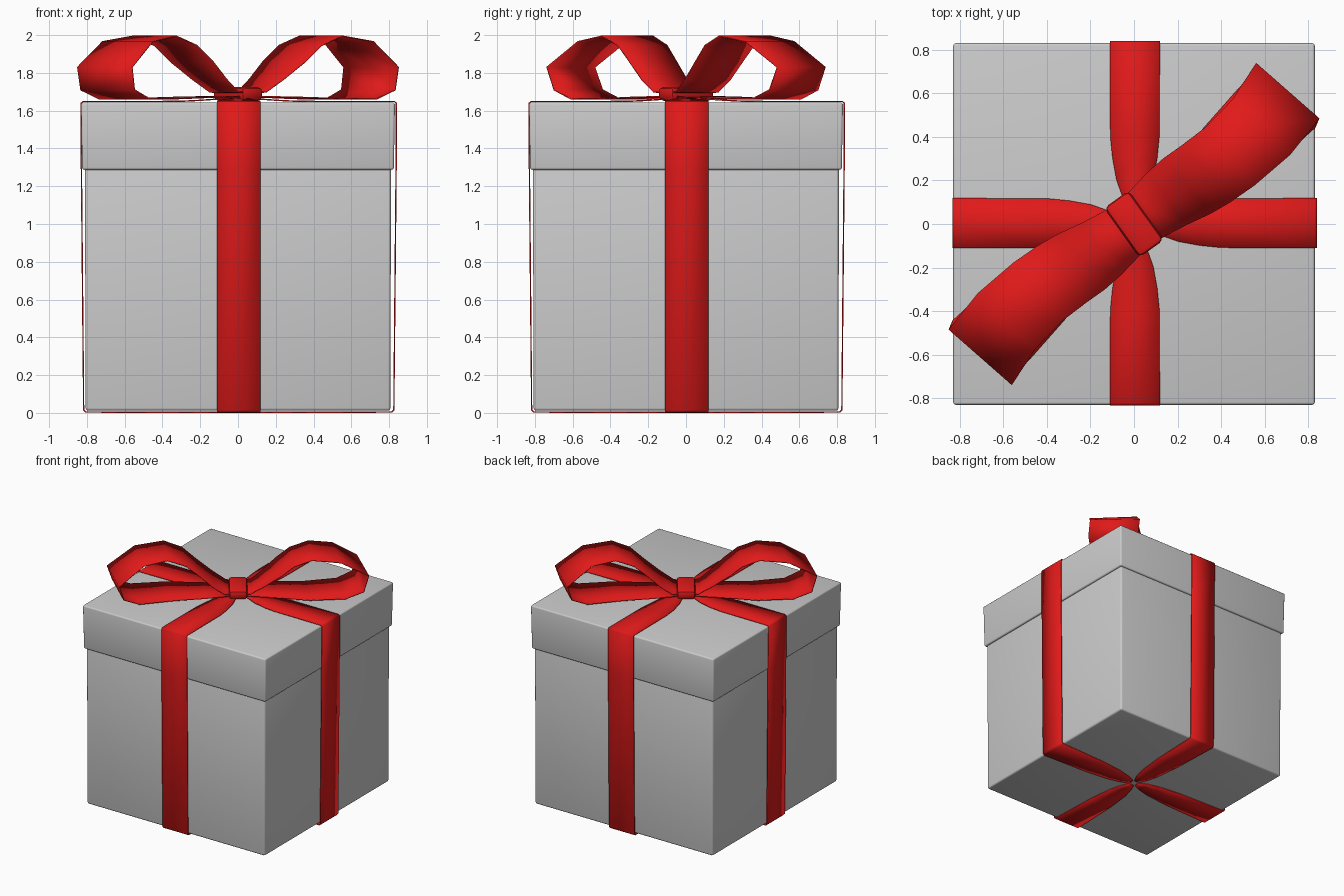
import bpy, bmesh
from math import sin, cos, radians
from mathutils import Matrix

if "Cube" in bpy.data.objects:
    bpy.data.objects.remove(bpy.data.objects["Cube"])

red = bpy.data.materials.new("ribbon_red")
red.diffuse_color = (0.75, 0.01, 0.01, 1)
red.use_nodes = True
red.node_tree.nodes["Principled BSDF"].inputs["Base Color"].default_value = red.diffuse_color


def add_object(name, bm, mat=None):
    bmesh.ops.recalc_face_normals(bm, faces=bm.faces)
    me = bpy.data.meshes.new(name)
    bm.to_mesh(me)
    bm.free()
    me.polygons.foreach_set("use_smooth", [True] * len(me.polygons))
    if mat:
        me.materials.append(mat)
    ob = bpy.data.objects.new(name, me)
    bpy.context.collection.objects.link(ob)
    return ob


def rounded_box(name, bottom, top, z0, z1, bevel, mat=None, segments=3):
    """Tapered box with rounded edges; bottom/top are (half x, half y)."""
    bm = bmesh.new()
    bmesh.ops.create_cube(bm, size=2)
    for v in bm.verts:
        hx, hy = top if v.co.z > 0 else bottom
        v.co = (v.co.x * hx, v.co.y * hy, z1 if v.co.z > 0 else z0)
    bmesh.ops.bevel(bm, geom=bm.edges[:], offset=bevel, segments=segments,
                    profile=0.5, affect='EDGES')
    ob = add_object(name, bm, mat)
    bpy.ops.object.select_all(action='DESELECT')
    bpy.context.view_layer.objects.active = ob
    ob.select_set(True)
    bpy.ops.object.shade_smooth_by_angle(angle=radians(40))
    return ob


def band(name, stations, turn):
    """Ribbon through stations (x, y, z, heading in degrees, half width)."""
    bm = bmesh.new()
    rows = []
    for x, y, z, a, hw in stations:
        dx, dy = sin(radians(a)) * hw, -cos(radians(a)) * hw
        rows.append([bm.verts.new((x + k * dx, y + k * dy, z)) for k in (-1, 0, 1)])
    for r0, r1 in zip(rows, rows[1:]):
        for i in range(2):
            bm.faces.new((r0[i], r0[i + 1], r1[i + 1], r1[i]))
    bm.transform(Matrix.Rotation(radians(turn), 4, 'Z'))
    ob = add_object(name, bm, red)
    sol = ob.modifiers.new("thickness", 'SOLIDIFY')
    sol.thickness = 0.007
    sol.offset = 0
    return ob


# Box body and lid
rounded_box("box_body", (0.807, 0.807), (0.81, 0.81), 0.012, 1.30, 0.014)
rounded_box("box_lid", (0.825, 0.825), (0.831, 0.831), 1.287, 1.643, 0.012)

# Four wrapping strips: top centre, down a side, under to the middle
wrap = [(0.0, 1.665, 0.03), (0.13, 1.66, 0.06), (0.2, 1.655, 0.085),
        (0.3, 1.65, 0.103), (0.4, 1.649, 0.113), (0.825, 1.648, 0.115),
        (0.834, 1.64, 0.115), (0.833, 1.29, 0.115), (0.821, 0.016, 0.115),
        (0.81, 0.004, 0.115), (0.4, 0.004, 0.1), (0.2, 0.004, 0.078),
        (0.1, 0.004, 0.053), (0.03, 0.004, 0.022)]
for i, side in enumerate(("right", "back", "left", "front")):
    strip = band("ribbon_" + side, [(r, 0, z, 0, hw) for r, z, hw in wrap], 90 * i)
    strip.location = (0.004, 0.004, 0)

# Two bow loops, the second turned half way round
loop = [(0, 0, 1.69, 36, 0.12), (0.075, 0.06, 1.70, 34, 0.135),
        (0.15, 0.115, 1.765, 37, 0.15), (0.245, 0.175, 1.86, 42, 0.168),
        (0.33, 0.23, 1.945, 41, 0.172), (0.44, 0.31, 1.995, 40, 0.175),
        (0.585, 0.445, 1.965, 46, 0.184), (0.705, 0.61, 1.83, 48.7, 0.193),
        (0.69, 0.57, 1.71, 48, 0.192), (0.6, 0.48, 1.662, 46, 0.185),
        (0.42, 0.3, 1.664, 42, 0.17), (0.2, 0.15, 1.672, 39, 0.14),
        (0, 0, 1.675, 36, 0.1)]
for side, turn in (("right", 0), ("left", 180)):
    band("bow_loop_" + side, loop, turn)

# Knot over the middle of the bow
knot = rounded_box("bow_knot", (0.068, 0.135), (0.07, 0.142), 1.65, 1.725, 0.025, red, 2)
knot.rotation_euler.z = radians(35.6)
